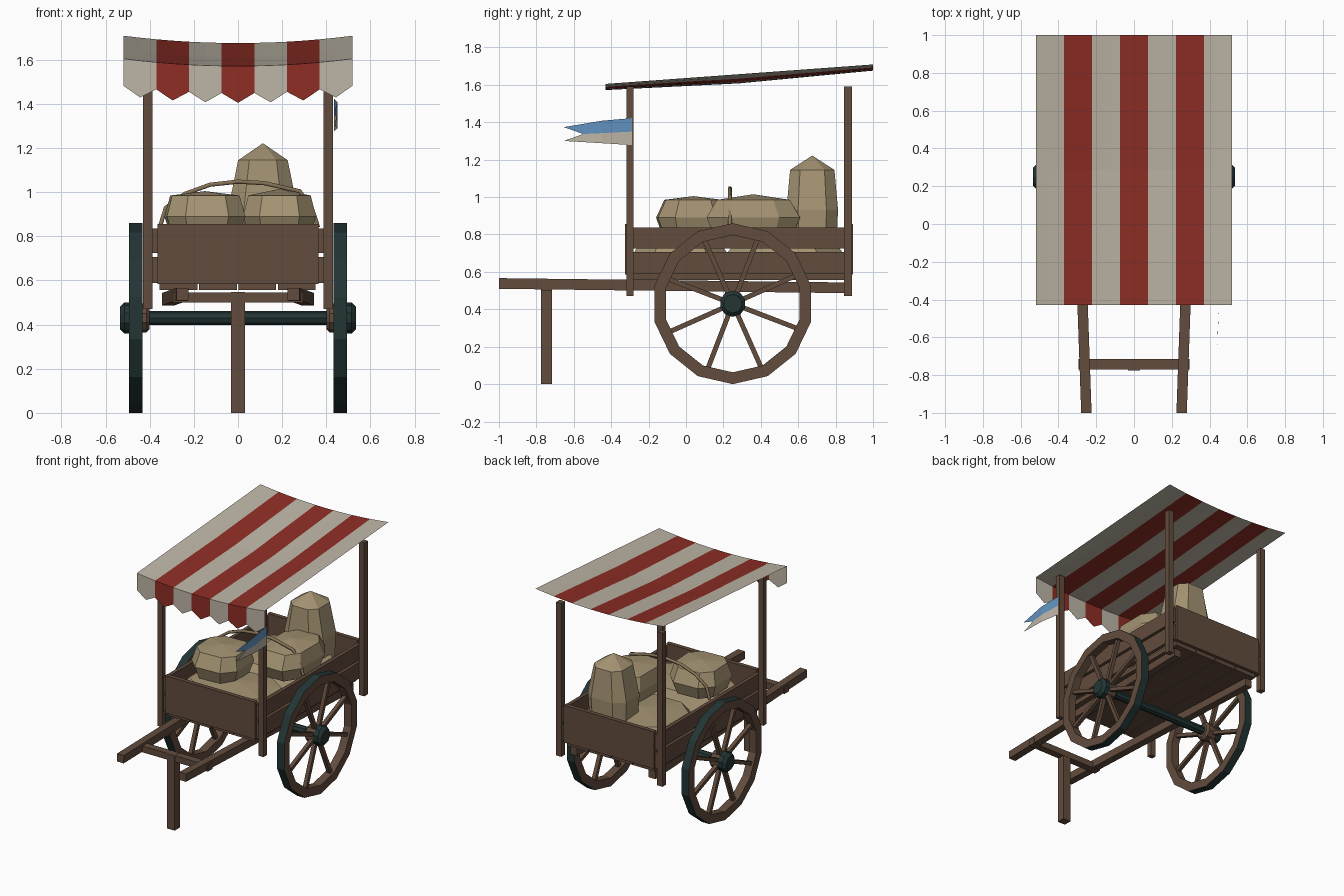
import bpy, bmesh, math
from mathutils import Vector, Matrix

if "Cube" in bpy.data.objects:
    bpy.data.objects.remove(bpy.data.objects["Cube"])


def material(name, rgb):
    m = bpy.data.materials.new(name)
    lin = [(c / 255 / 12.92) if c < 10 else ((c / 255 + 0.055) / 1.055) ** 2.4 for c in rgb]
    m.diffuse_color = (*lin, 1)
    m.use_nodes = True
    m.node_tree.nodes["Principled BSDF"].inputs["Base Color"].default_value = m.diffuse_color
    return m


WOOD = material("brown wood", (98, 76, 61))
IRON = material("dark iron", (35, 53, 53))
CLOTH = material("off white cloth", (190, 182, 167))
RED = material("red cloth", (142, 46, 37))
SACK = material("tan sackcloth", (164, 147, 114))
ROPE = material("rope", (134, 114, 86))
BLUE = material("blue cloth", (98, 147, 192))


def make(name, verts, faces, mats, rule=None, fix=True):
    """Mesh from points; rule(face) gives its material slot."""
    bm = bmesh.new()
    vs = [bm.verts.new(v) for v in verts]
    for f in faces:
        bm.faces.new([vs[i] for i in f])
    if fix:
        bmesh.ops.remove_doubles(bm, verts=bm.verts, dist=1e-5)
        bmesh.ops.recalc_face_normals(bm, faces=bm.faces)
    bm.normal_update()
    if rule:
        for f in bm.faces:
            f.material_index = rule(f)
    me = bpy.data.meshes.new(name)
    bm.to_mesh(me)
    bm.free()
    for m in mats:
        me.materials.append(m)
    ob = bpy.data.objects.new(name, me)
    bpy.context.collection.objects.link(ob)
    return ob


BOX_FACES = [(0, 1, 3, 2), (4, 6, 7, 5), (0, 4, 5, 1), (2, 3, 7, 6), (0, 2, 6, 4), (1, 5, 7, 3)]


def box(name, x, y, z, mat=WOOD):
    return make(name, [(a, b, c) for a in x for b in y for c in z], BOX_FACES, [mat])


def beam(name, p, q, w, h, side, mat=WOOD):
    """Rectangular bar from p to q; w is measured along side."""
    p, q = Vector(p), Vector(q)
    side = Vector(side)
    up = (q - p).cross(side).normalized()
    pts = [e + side * (a * w / 2) + up * (b * h / 2)
           for e in (p, q) for a in (-1, 1) for b in (-1, 1)]
    return make(name, pts, BOX_FACES, [mat])


def lathe(name, profile, n, centre, mats, rule=None, closed=False):
    """Turn (x, radius) points round the x axis, first vertex at the top."""
    cx, cy, cz = centre
    k = len(profile)
    pts = []
    for i in range(n):
        a = math.pi / 2 + math.tau * i / n
        pts += [(cx + x, cy + r * math.cos(a), cz + r * math.sin(a)) for x, r in profile]
    faces = []
    for i in range(n):
        j = (i + 1) % n
        for s in range(k if closed else k - 1):
            t = (s + 1) % k
            faces.append((i * k + s, i * k + t, j * k + t, j * k + s))
    if not closed:
        faces += [tuple(i * k for i in range(n)), tuple(i * k + k - 1 for i in range(n))]
    return make(name, pts, faces, mats, rule)


# ---- wheels, hubs and axle ----
AY, AZ = 0.25, 0.43


def tread(f):
    c = f.calc_center_median()
    radial = Vector((0, c.y - AY, c.z - AZ))
    return 1 if f.normal.dot(radial.normalized()) > 0.7 else 0


for s, side in ((-1, "left"), (1, "right")):
    lathe(side + "_wheel_rim", [(-.03, .43), (.03, .43), (.03, .367), (-.03, .367)], 14,
          (s * .463, AY, AZ), [WOOD, IRON], tread, closed=True)
    for i in range(8):
        a = math.radians(24 + 45 * i)
        d = Vector((0, math.cos(a), math.sin(a)))
        c = Vector((s * .463, AY, AZ))
        beam(f"{side}_spoke_{i + 1}", c + d * .04, c + d * .375, .028, .026, (1, 0, 0))
    lathe(side + "_hub", [(s * .40, .05), (s * .415, .066), (s * .485, .066)], 10, (0, AY, AZ), [WOOD])
    lathe(side + "_hub_cap", [(s * .48, .07), (s * .515, .07), (s * .535, .05)], 10, (0, AY, AZ), [IRON])
lathe("axle", [(-.43, .031), (.43, .031)], 8, (0, AY, AZ), [IRON])

# ---- cart body ----
for i in range(4):
    x = -.355 + i * .1785
    box(f"floor_plank_{i + 1}", (x, x + .171), (-.30, .87), (.556, .59))
box("front_panel", (-.365, .365), (-.325, -.293), (.585, .857))
box("back_panel", (-.365, .365), (.862, .893), (.585, .857))
for s, side in ((-1, "left"), (1, "right")):
    box(side + "_lower_board", (s * .36, s * .387), (-.31, .88), (.588, .706))
    box(side + "_upper_board", (s * .36, s * .387), (-.31, .88), (.724, .836))
    box(side + "_front_post", (s * .388, s * .43), (-.319, -.281), (.47, 1.592))
    box(side + "_back_post", (s * .388, s * .43), (.845, .887), (.47, 1.592))
    # shafts run under the floor and out to the front as handles
    beam(side + "_shaft", (s * .252, -1, .538), (s * .317, .845, .515), .055, .057, (1, 0, 0))
box("shaft_crossbar", (-.295, .295), (-.77, -.716), (.50, .546))
box("prop_leg", (-.031, .031), (-.776, -.717), (0, .547))

# ---- striped awning ----
HALF, Y0, Y1 = .518, -.43, 1.0


def awning_z(x, y):
    t = (y - Y0) / (Y1 - Y0)
    sag = .033 + .016 * (1 - abs(2 * t - 1))
    return 1.605 + .104 * t - sag * (1 - (x / HALF) ** 2)


xs = [-HALF + HALF * i / 7 for i in range(15)]
ys = [Y0, (Y0 + Y1) / 2, Y1]


def stripe(f):
    return int((f.calc_center_median().x + HALF) / (2 * HALF / 7)) % 2


make("awning", [(x, y, awning_z(x, y)) for y in ys for x in xs],
     [(r * 15 + i, r * 15 + i + 1, r * 15 + i + 16, r * 15 + i + 15) for r in (0, 1) for i in range(14)],
     [CLOTH, RED], stripe, fix=False)
# pointed front flaps, one per stripe
make("awning_valance",
     [(x, Y0, awning_z(x, Y0)) for x in xs]
     + [(x, Y0, awning_z(x, Y0) - (.167 if i % 2 else .123)) for i, x in enumerate(xs)],
     [(i, i + 15, i + 16, i + 1) for i in range(14)], [CLOTH, RED], stripe, fix=False)

# ---- swallow-tailed pennant ----
make("pennant",
     [(.436, -.29, 1.422), (.450, -.45, 1.408), (.440, -.653, 1.374),
      (.436, -.29, 1.350), (.450, -.45, 1.342), (.444, -.55, 1.337),
      (.436, -.29, 1.278), (.450, -.45, 1.288), (.440, -.653, 1.300)],
     [(0, 1, 4, 3), (1, 2, 5, 4), (3, 4, 7, 6), (4, 5, 8, 7)], [BLUE, CLOTH],
     lambda f: 0 if f.calc_center_median().z > 1.34 else 1, fix=False)


# ---- sacks ----
def sack(name, cx, cy, hx, hy, rings, apex, turn=0):
    """Stack of eight-sided rings (z, x scale, y scale) closed by a low peak."""
    k = .55
    shape = [(1, -k), (1, k), (k, 1), (-k, 1), (-1, k), (-1, -k), (-k, -1), (k, -1)]
    rot = Matrix.Rotation(math.radians(turn), 3, 'Z')
    pts = []
    for z, sx, sy in rings:
        for u, v in shape:
            p = rot @ Vector((u * hx * sx, v * hy * sy, 0))
            pts.append((cx + p.x, cy + p.y, z))
    faces = [tuple(range(8))]
    for r in range(len(rings) - 1):
        for i in range(8):
            j = (i + 1) % 8
            faces.append((r * 8 + i, r * 8 + j, r * 8 + 8 + j, r * 8 + 8 + i))
    top = (len(rings) - 1) * 8
    faces += [(top + i, top + (i + 1) % 8, len(pts)) for i in range(8)]
    pts.append((cx, cy, apex))
    return make(name, pts, faces, [SACK])


def pillow(z0, zm, z1):
    return [(z0, .84, .84), (zm, 1, 1), (z1, .86, .78)]


sack("front_left_sack", -.15, .04, .178, .195, pillow(.80, .89, .985), 1.005, 3)
sack("right_sack", .188, .36, .165, .25, pillow(.80, .89, .985), 1.015)
sack("upright_sack", .113, .675, .156, .138,
     [(.70, .92, .92), (.93, 1, 1), (1.145, .72, .86)], 1.222)
sack("bottom_front_sack", 0, -.03, .35, .25, pillow(.595, .70, .79), .81)
sack("bottom_back_sack", 0, .53, .35, .31, pillow(.595, .70, .79), .81)

# ---- rope tied over the load ----
path = [(-.355, .84), (-.327, .93), (-.24, .993), (-.127, 1.034), (0, 1.048),
        (.12, 1.041), (.28, 1.005), (.337, .92), (.363, .84)]
cu = bpy.data.curves.new("rope", 'CURVE')
cu.dimensions = '3D'
cu.bevel_depth = .011
cu.bevel_resolution = 1
cu.use_fill_caps = True
sp = cu.splines.new('POLY')
sp.points.add(len(path) - 1)
for p, (x, z) in zip(sp.points, path):
    p.co = (x, .235, z, 1)
cu.materials.append(ROPE)
bpy.context.collection.objects.link(bpy.data.objects.new("rope", cu))
